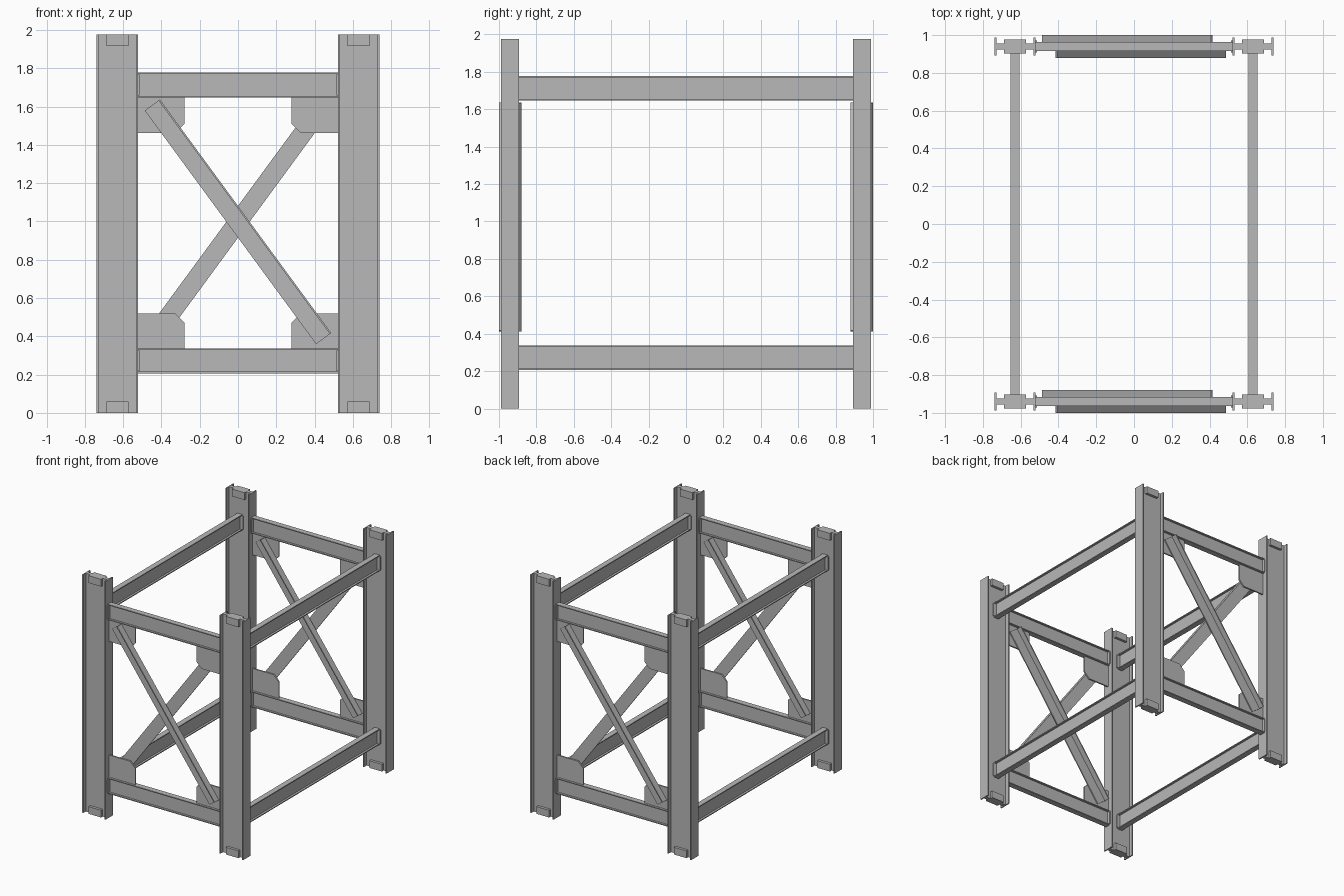
import bpy, bmesh, math
from mathutils import Matrix, Vector

cube = bpy.data.objects.get("Cube")
if cube:
    bpy.data.objects.remove(cube, do_unlink=True)

steel = bpy.data.materials.new("steel_grey")
steel.use_nodes = True
colour = (0.48, 0.48, 0.48, 1)
steel.diffuse_color = colour
steel.node_tree.nodes["Principled BSDF"].inputs["Base Color"].default_value = colour

X, Y, Z = Vector((1, 0, 0)), Vector((0, 1, 0)), Vector((0, 0, 1))
COL_X, COL_Y, HEIGHT = 0.63, 0.94, 1.975
COL_DEPTH, COL_WIDTH = 0.216, 0.096
BEAM_DEPTH, BEAM_WIDTH = 0.13, 0.046


def prism(name, outline, length, origin, u, v):
    """Extrude an outline drawn on axes u, v along u x v, centred on origin."""
    w = u.cross(v)
    bm = bmesh.new()
    face = bm.faces.new([bm.verts.new(origin + u * a + v * b - w * length / 2)
                         for a, b in outline])
    top = bmesh.ops.extrude_face_region(bm, geom=[face])["geom"]
    bmesh.ops.translate(bm, vec=w * length,
                        verts=[e for e in top if isinstance(e, bmesh.types.BMVert)])
    bmesh.ops.recalc_face_normals(bm, faces=bm.faces)
    mesh = bpy.data.meshes.new(name)
    bm.to_mesh(mesh)
    bm.free()
    mesh.materials.append(steel)
    obj = bpy.data.objects.new(name, mesh)
    bpy.context.collection.objects.link(obj)
    return obj


def rect(a, b):
    return [(-a / 2, -b / 2), (a / 2, -b / 2), (a / 2, b / 2), (-a / 2, b / 2)]


def box(name, centre, size):
    return prism(name, rect(size[0], size[1]), size[2], Vector(centre), X, Y)


def i_section(depth, width, flange, web):
    """I outline with its depth along the first axis."""
    d, w, t = depth / 2, width / 2, web / 2
    half = [(-d, w), (-d, -w), (-d + flange, -w), (-d + flange, -t)]
    quarter = [(-a, b) for a, b in reversed(half[1:])]
    lower = half[1:] + quarter
    return lower + [(-a, -b) for a, b in lower]


def label(s, a, b):
    return a if s > 0 else b


# Columns with splice plates on both web faces at each end
column = i_section(COL_DEPTH, COL_WIDTH, 0.01, 0.03)
for sx in (-1, 1):
    for sy in (-1, 1):
        tag = label(sy, "rear_", "front_") + label(sx, "left", "right")
        x, y = sx * COL_X, sy * COL_Y
        prism(tag + "_column", column, HEIGHT, Vector((x, y, HEIGHT / 2)), X, Y)
        for level, z in (("foot", 0.03), ("head", HEIGHT - 0.03)):
            for side in (-1, 1):
                box(f"{tag}_{level}_splice_plate_{label(side, 'rear', 'front')}",
                    (x, y + side * 0.026, z), (0.115, 0.022, 0.06))

# Horizontal beams with end plates, at two levels
beam = i_section(BEAM_DEPTH, BEAM_WIDTH, 0.008, 0.012)
inner_x = COL_X - COL_DEPTH / 2
inner_y = COL_Y - 0.015
for level, z in (("lower", 0.272), ("upper", 1.712)):
    for s in (-1, 1):
        end = label(s, "rear", "front")
        prism(f"{level}_{end}_cross_beam", beam, 2 * inner_x, Vector((0, s * COL_Y, z)), Z, Y)
        for e in (-1, 1):
            box(f"{level}_{end}_cross_beam_end_plate_{label(e, 'left', 'right')}",
                (e * (inner_x - 0.004), s * COL_Y, z), (0.008, 0.062, 0.108))
        side = label(s, "left", "right")
        prism(f"{level}_{side}_side_beam", beam, 2 * inner_y, Vector((s * COL_X, 0, z)), Z, X)
        for e in (-1, 1):
            box(f"{level}_{side}_side_beam_end_plate_{label(e, 'rear', 'front')}",
                (s * COL_X, e * (inner_y - 0.005), z), (0.066, 0.01, 0.112))

# Gusset plates with one clipped corner, and crossed angle braces
gw, gh, clip = 0.242, 0.19, 0.048
gusset = [(0, 0), (gw, 0), (gw, gh - clip), (gw - clip, gh), (0, gh)]
leg, out, thick = 0.098, 0.054, 0.009
angle = [(-leg / 2, 0), (leg / 2, 0), (leg / 2, out), (leg / 2 - thick, out),
         (leg / 2 - thick, thick), (-leg / 2, thick)]
slope = math.atan2(1.22, 0.895)
for s in (-1, 1):
    end = label(s, "rear", "front")
    for sx in (-1, 1):
        for sz, z in ((1, 0.33), (-1, 1.652)):
            prism(f"{end}_{label(sz, 'lower', 'upper')}_{label(sx, 'left', 'right')}_gusset",
                  gusset, 0.012, Vector((sx * inner_x, s * COL_Y, z)), X * -sx, Z * sz)
    for face in (-1, 1):
        # Upward normal of the brace, leaning right on the front face, left on the rear
        up = Vector((-face * math.sin(slope), 0, math.cos(slope)))
        prism(f"{end}_brace_{label(face, 'rising', 'falling')}", angle, 1.513,
              Vector((0, s * COL_Y + face * 0.006, 0.998)), up, Y * face)
